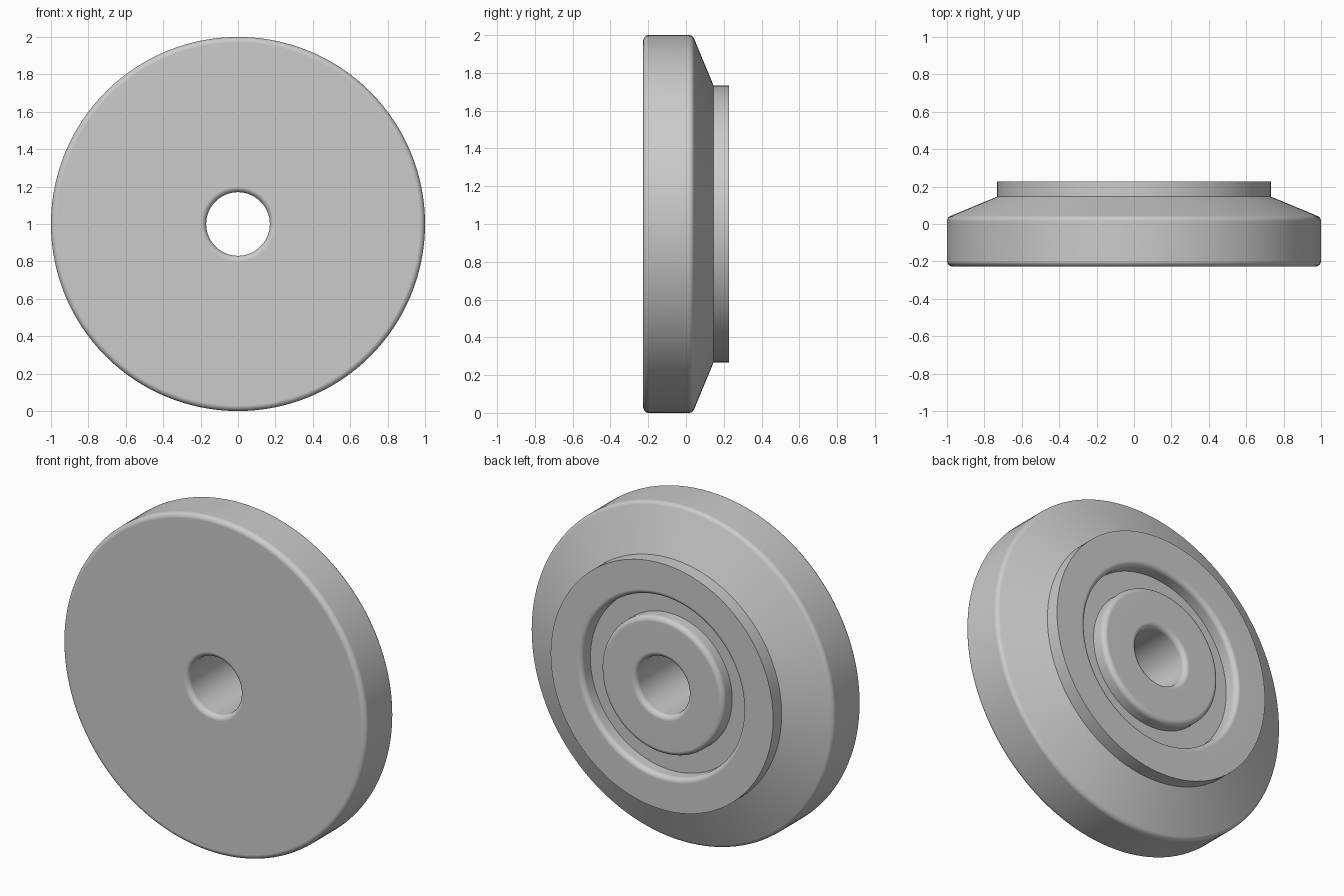
import bpy, bmesh, math
from mathutils import Vector

if "Cube" in bpy.data.objects:
    bpy.data.objects.remove(bpy.data.objects["Cube"])

SEGMENTS = 128

# Closed cross-section: (radius, depth along y, corner fillet radius)
SECTION = [
    (0.17, -0.227, 0.03),   # bore, front lip
    (1.00, -0.227, 0.03),   # front rim
    (1.00, 0.035, 0.03),    # rear rim
    (0.733, 0.146, 0),      # foot of the cone
    (0.733, 0.227, 0),      # raised ring, outer edge
    (0.53, 0.227, 0.03),    # raised ring, inner lip
    (0.53, 0.143, 0),       # groove floor, outer
    (0.405, 0.143, 0),      # groove floor, inner
    (0.405, 0.227, 0.03),   # hub edge
    (0.17, 0.227, 0.03),    # bore, rear lip
]


def rounded(section, steps=6):
    """Replace each filleted corner with a tangent arc."""
    points = []
    for i, (r, y, fillet) in enumerate(section):
        corner = Vector((r, y))
        if not fillet:
            points.append(corner)
            continue
        before = (Vector(section[i - 1][:2]) - corner).normalized()
        after = (Vector(section[(i + 1) % len(section)][:2]) - corner).normalized()
        half = before.angle(after) / 2
        centre = corner + (before + after).normalized() * fillet / math.sin(half)
        reach = fillet / math.tan(half)
        start = corner + before * reach - centre
        end = corner + after * reach - centre
        sweep = start.angle(end)
        for k in range(steps + 1):
            t = k / steps
            points.append(centre + (start * math.sin((1 - t) * sweep)
                                    + end * math.sin(t * sweep)) / math.sin(sweep))
    return points


# Revolve the section around the y axis
profile = rounded(SECTION)
bm = bmesh.new()
rings = []
for s in range(SEGMENTS):
    a = 2 * math.pi * s / SEGMENTS
    rings.append([bm.verts.new((p.x * math.cos(a), p.y, 1 + p.x * math.sin(a)))
                  for p in profile])
for s in range(SEGMENTS):
    a, b = rings[s], rings[(s + 1) % SEGMENTS]
    for i in range(len(profile)):
        j = (i + 1) % len(profile)
        bm.faces.new((a[i], a[j], b[j], b[i]))
bmesh.ops.recalc_face_normals(bm, faces=bm.faces)

mesh = bpy.data.meshes.new("wheel_disc")
bm.to_mesh(mesh)
bm.free()
disc = bpy.data.objects.new("wheel_disc", mesh)
bpy.context.collection.objects.link(disc)

# Single plain grey
grey = bpy.data.materials.new("grey")
grey.diffuse_color = (0.6, 0.6, 0.6, 1)
grey.use_nodes = True
grey.node_tree.nodes["Principled BSDF"].inputs["Base Color"].default_value = grey.diffuse_color
mesh.materials.append(grey)

# Smooth curves, crisp corners and true flats
bpy.context.view_layer.objects.active = disc
disc.select_set(True)
bpy.ops.object.shade_smooth_by_angle(angle=math.radians(30))
weighted = disc.modifiers.new("flat_faces", 'WEIGHTED_NORMAL')
weighted.keep_sharp = True
